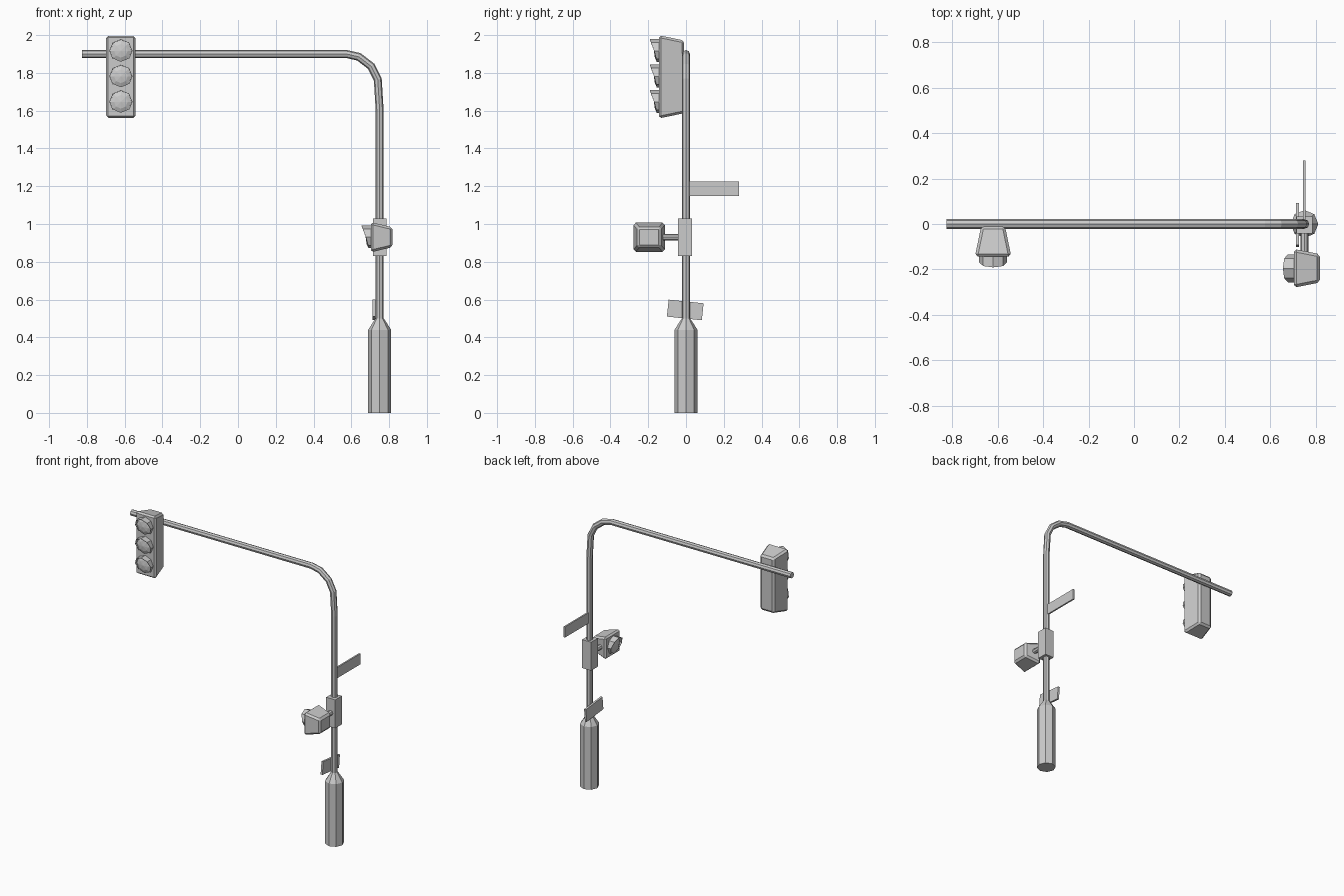
import bpy, bmesh, math
from mathutils import Matrix, Vector

if "Cube" in bpy.data.objects:
    bpy.data.objects.remove(bpy.data.objects["Cube"])

POLE_X = 0.75


def add_object(name, verts, faces):
    me = bpy.data.meshes.new(name)
    bm = bmesh.new()
    vs = [bm.verts.new(v) for v in verts]
    for f in faces:
        bm.faces.new([vs[i] for i in f])
    bmesh.ops.recalc_face_normals(bm, faces=bm.faces)
    bm.to_mesh(me)
    bm.free()
    ob = bpy.data.objects.new(name, me)
    bpy.context.collection.objects.link(ob)
    return ob


def loft(name, rings):
    """Closed skin over equal-length rings, capped at both ends."""
    n = len(rings[0])
    verts = [v for r in rings for v in r]
    faces = [(k * n + i, k * n + (i + 1) % n, (k + 1) * n + (i + 1) % n, (k + 1) * n + i)
             for k in range(len(rings) - 1) for i in range(n)]
    faces.append(tuple(range(n)))
    faces.append(tuple(range(len(verts) - n, len(verts))))
    return add_object(name, verts, faces)


def circle(n, r, make):
    return [make(r * math.cos(2 * math.pi * i / n), r * math.sin(2 * math.pi * i / n))
            for i in range(n)]


def box(name, centre, size, tilt=0.0):
    x, y, z = (s / 2 for s in size)
    rings = [[(-x, -y, h), (x, -y, h), (x, y, h), (-x, y, h)] for h in (-z, z)]
    ob = loft(name, rings)
    ob.data.transform(Matrix.Translation(centre) @ Matrix.Rotation(tilt, 4, 'X'))
    return ob


def sweep_xz(name, path, r, n=8):
    """Tube along a path in the xz plane."""
    pts = [Vector((x, 0, z)) for x, z in path]
    rings = []
    for i, p in enumerate(pts):
        a = (p - pts[i - 1]).normalized() if i else None
        b = (pts[i + 1] - p).normalized() if i < len(pts) - 1 else None
        a, b = a or b, b or a
        t = (a + b).normalized()
        side = Vector((t.z, 0, -t.x)) / t.dot(a)
        rings.append(circle(n, r, lambda u, v: p + side * u + Vector((0, v, 0))))
    return loft(name, rings)


def signal_head(name, matrix, front, back, depth, lamp_heights, r=0.06):
    """Tapered housing facing -y, with a dome lens and a slanted visor per lamp."""
    rings = []
    for (w, h), y in ((front, 0), (back, depth)):
        rings.append([(sx * w / 2, y, sz * h / 2)
                      for sx, sz in ((-1, -1), (1, -1), (1, 1), (-1, 1))])
    housing = loft(name + "_housing", rings)
    bev = housing.modifiers.new("chamfer", 'BEVEL')
    bev.width, bev.segments = 0.012, 1
    parts = [housing]
    for z in lamp_heights:
        # lens
        profile = ((r * 0.97, 0.004), (r * 0.97, -0.012), (r * 0.6, -0.022), (r * 0.02, -0.027))
        parts.append(loft(name + "_lens", [
            circle(8, q, lambda u, v: (u, y, z + v)) for q, y in profile]))
        # visor
        reach = (0.014, 0.026, 0.042, 0.048, 0.042, 0.026, 0.014)
        verts, n = [], len(reach)
        for i, d in enumerate(reach):
            a = math.radians(-45 + 45 * i)
            c, s = math.cos(a) * r, math.sin(a) * r
            verts += [(c, 0.004, z + s), (c, -d, z + s)]
        visor = add_object(name + "_visor", verts, [
            (2 * i, 2 * i + 1, 2 * i + 3, 2 * i + 2) for i in range(n - 1)])
        thick = visor.modifiers.new("thickness", 'SOLIDIFY')
        thick.thickness, thick.offset = 0.003, 0
        parts.append(visor)
    for ob in parts:
        ob.data.transform(matrix)


# base
loft("pole_base", [circle(8, r, lambda u, v: (POLE_X + u, v, z))
                   for r, z in ((0.061, 0), (0.061, 0.44), (0.022, 0.5))])

# pole and mast arm
sweep_xz("pole_and_arm", [(POLE_X, 0.49), (POLE_X, 1.6), (0.74, 1.765), (0.705, 1.835),
                          (0.64, 1.885), (0.575, 1.9), (-0.825, 1.9)], 0.021)

# vehicle signal
signal_head("vehicle_signal", Matrix.Translation((-0.62, -0.143, 1.779)),
            (0.16, 0.44), (0.105, 0.385), 0.133, (0.138, 0.003, -0.132))

# pedestrian signal
signal_head("pedestrian_signal",
            Matrix.Translation((0.703, -0.195, 0.93)) @ Matrix.Rotation(-math.pi / 2, 4, 'Z'),
            (0.17, 0.16), (0.125, 0.105), 0.115, (0.0,))

# clamp and bracket
box("pole_clamp", (POLE_X, -0.005, 0.93), (0.07, 0.074, 0.2))
loft("signal_bracket", [circle(8, 0.017, lambda u, v: (POLE_X + u, y, 0.93 + v))
                        for y in (-0.13, -0.02)])

# sign plates
box("street_sign", (POLE_X, 0.146, 1.187), (0.011, 0.268, 0.075))
box("tilted_sign", (0.72, -0.004, 0.545), (0.014, 0.186, 0.09), math.radians(-6))
